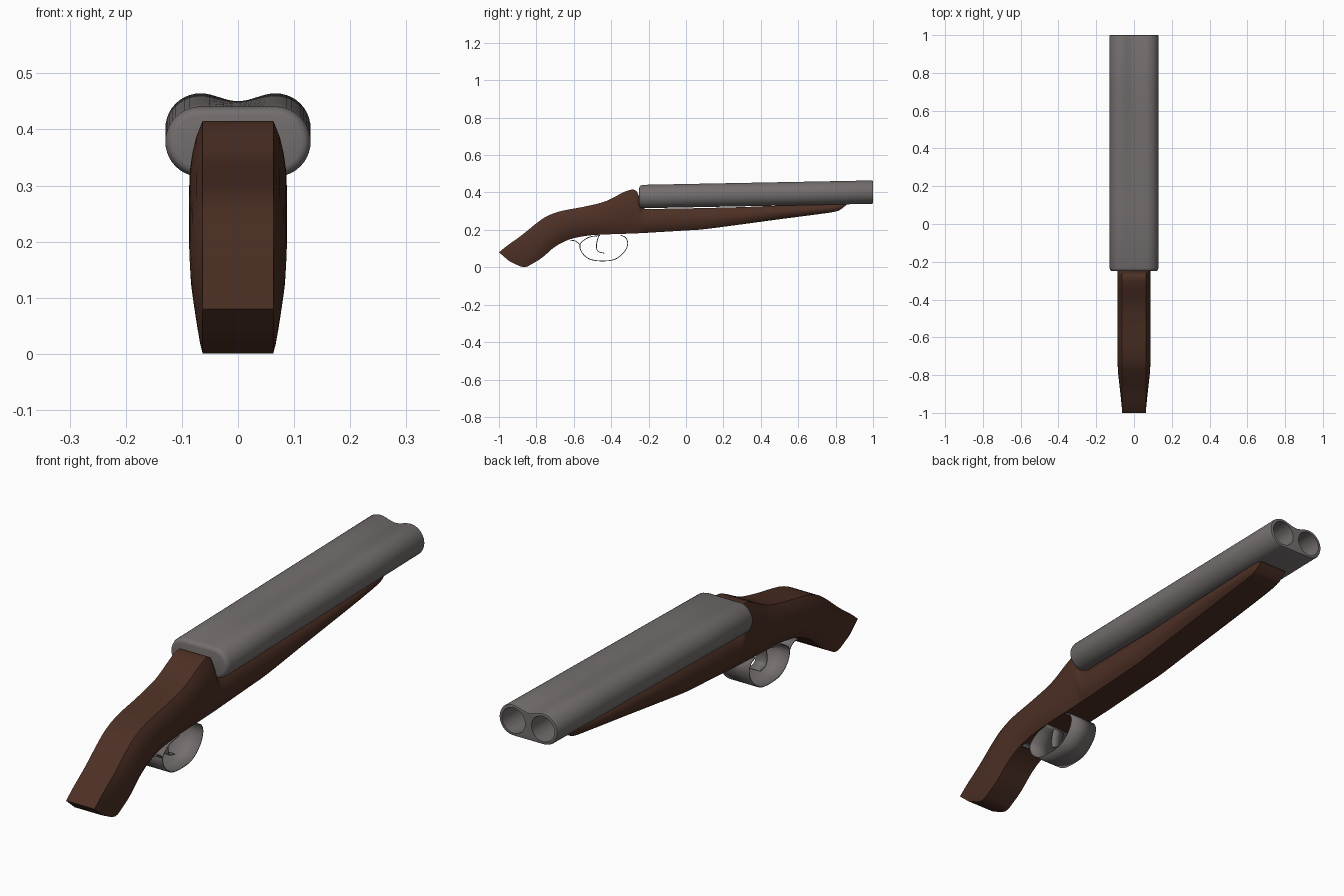
import bpy, bmesh, math
from mathutils import Vector

if "Cube" in bpy.data.objects:
    bpy.data.objects.remove(bpy.data.objects["Cube"])


def material(name, rgb):
    m = bpy.data.materials.new(name)
    m.diffuse_color = (*rgb, 1)
    m.use_nodes = True
    m.node_tree.nodes["Principled BSDF"].inputs["Base Color"].default_value = m.diffuse_color
    return m


WOOD = material("dark wood", (0.073, 0.029, 0.018))
STEEL = material("grey steel", (0.175, 0.157, 0.155))


def spline(pts, n):
    """Smooth curve through the points, n steps per span."""
    p = [Vector(q) for q in pts]
    p = [p[0] * 2 - p[1]] + p + [p[-1] * 2 - p[-2]]
    out = []
    for a, b, c, d in zip(p, p[1:], p[2:], p[3:]):
        for i in range(n):
            t = i / n
            out.append(0.5 * (2 * b + (c - a) * t + (2 * a - 5 * b + 4 * c - d) * t * t
                              + (3 * b - a - 3 * c + d) * t ** 3))
    return out + [p[-2]]


def finish(bm, name, mat, angle=35):
    if name not in ("trigger_guard", "trigger", "guard_tail"):
        bmesh.ops.recalc_face_normals(bm, faces=bm.faces)
    me = bpy.data.meshes.new(name)
    bm.to_mesh(me)
    bm.free()
    ob = bpy.data.objects.new(name, me)
    bpy.context.collection.objects.link(ob)
    me.materials.append(mat)
    bpy.ops.object.select_all(action='DESELECT')
    ob.select_set(True)
    bpy.context.view_layer.objects.active = ob
    bpy.ops.object.shade_smooth_by_angle(angle=math.radians(angle))
    return ob


def loft(rings, name, mat, angle=35):
    """Skin closed rings of points and cap both ends."""
    bm = bmesh.new()
    vs = [[bm.verts.new(p) for p in r] for r in rings]
    n = len(vs[0])
    for a, b in zip(vs, vs[1:]):
        for i in range(n):
            bm.faces.new((a[i], a[(i + 1) % n], b[(i + 1) % n], b[i]))
    bm.faces.new(vs[0])
    bm.faces.new(vs[-1])
    return finish(bm, name, mat, angle)


# Stock and fore-end: top y, top z, bottom y, bottom z, side bulge
stations = [
    (-1, .08, -.945, .033, 0), (-.95, .12, -.87, .001, .3), (-.88, .17, -.82, .02, .6),
    (-.80, .235, -.765, .055, .9), (-.745, .272, -.70, .11, 1), (-.67, .30, -.62, .15, 1),
    (-.54, .325, -.52, .17, 1), (-.43, .353, -.42, .176, 1), (-.33, .403, -.33, .179, 1),
    (-.28, .415, -.28, .181, 1), (-.255, .39, -.255, .182, 1), (-.23, .318, -.23, .183, 1),
    (-.15, .313, -.15, .188, 1), (0, .315, 0, .197, 1), (.1, .317, .1, .204, 1),
    (.3, .322, .3, .23, 1), (.5, .33, .5, .257, 1), (.7, .336, .7, .283, .8),
    (.80, .342, .80, .298, .5), (.84, .345, .835, .315, .2), (.86, .345, .858, .335, 0)]
rings = []
for ty, tz, by, bz, w in spline(stations, 4):
    side = []
    for i in range(9):
        t = i / 8
        x = .063 + .024 * max(0, w) * max(0, math.sin(math.pi * t)) ** .75
        side.append((x, ty + (by - ty) * t, tz + (bz - tz) * t))
    rings.append(side + [(-x, y, z) for x, y, z in reversed(side)])
loft(rings, "wooden_stock", WOOD)


# Double barrel: rounded slab whose top groove deepens toward the muzzle
R, CX = .0625, .067


def barrel_ring(y, inset):
    zc = .378 + (y + .25) * .0192
    r = R - inset
    groove = .014 * (y + .25) / 1.25
    half = []
    for i in range(9):
        x = CX * i / 8
        half.append((x, r - groove * (.5 + .5 * math.cos(math.pi * i / 8))))
    for i in range(1, 21):
        a = math.pi / 2 - math.pi * i / 20
        half.append((CX + r * math.cos(a), r * math.sin(a)))
    half.append((0, -r))
    full = half + [(-x, z) for x, z in reversed(half[1:-1])]
    return [(x, y, zc + z) for x, z in full]


cuts = [(-.25, .016), (-.248, .009), (-.243, .004), (-.232, 0), (.06, 0), (.37, 0),
        (.68, 0), (.994, 0), (.999, .002), (1, .005)]
barrel = loft([barrel_ring(y, s) for y, s in cuts], "double_barrel", STEEL, 40)

# Bores cut into the muzzle
for s in (-1, 1):
    bpy.ops.mesh.primitive_cylinder_add(vertices=40, radius=.051, depth=.6,
                                        location=(s * .065, .9, .400),
                                        rotation=(math.pi / 2 + .0192, 0, 0))
    cutter = bpy.context.object
    cutter.name = "bore_cutter"
    cutter.hide_render = True
    cutter.data.materials.append(STEEL)
    mod = barrel.modifiers.new("bore", 'BOOLEAN')
    mod.operation = 'DIFFERENCE'
    mod.solver = 'EXACT'
    mod.object = cutter
    bpy.context.view_layer.objects.active = barrel
    bpy.ops.object.modifier_apply(modifier=mod.name)
    bpy.data.objects.remove(cutter)
bpy.ops.object.select_all(action='DESELECT')
barrel.select_set(True)
bpy.ops.object.shade_smooth_by_angle(angle=math.radians(40))


# Thin metal strips following side-view paths
def strip(name, path, half_width):
    bm = bmesh.new()
    rows = [[bm.verts.new((s * half_width, p.x, p.y)) for s in (-1, 1)] for p in spline(path, 5)]
    for a, b in zip(rows, rows[1:]):
        bm.faces.new((a[0], a[1], b[1], b[0]))
    ob = finish(bm, name, STEEL, 50)
    mod = ob.modifiers.new("thickness", 'SOLIDIFY')
    mod.thickness = .004
    mod.offset = 0


strip("trigger_guard", [(-.46, .17), (-.52, .16), (-.565, .125), (-.557, .08), (-.515, .044),
                        (-.45, .034), (-.38, .043), (-.33, .082), (-.312, .125),
                        (-.322, .158), (-.35, .172)], .063)
strip("guard_tail", [(-.62, .145), (-.59, .14), (-.565, .118)], .063)
strip("trigger", [(-.465, .175), (-.475, .14), (-.479, .11), (-.47, .085), (-.435, .075)], .025)
